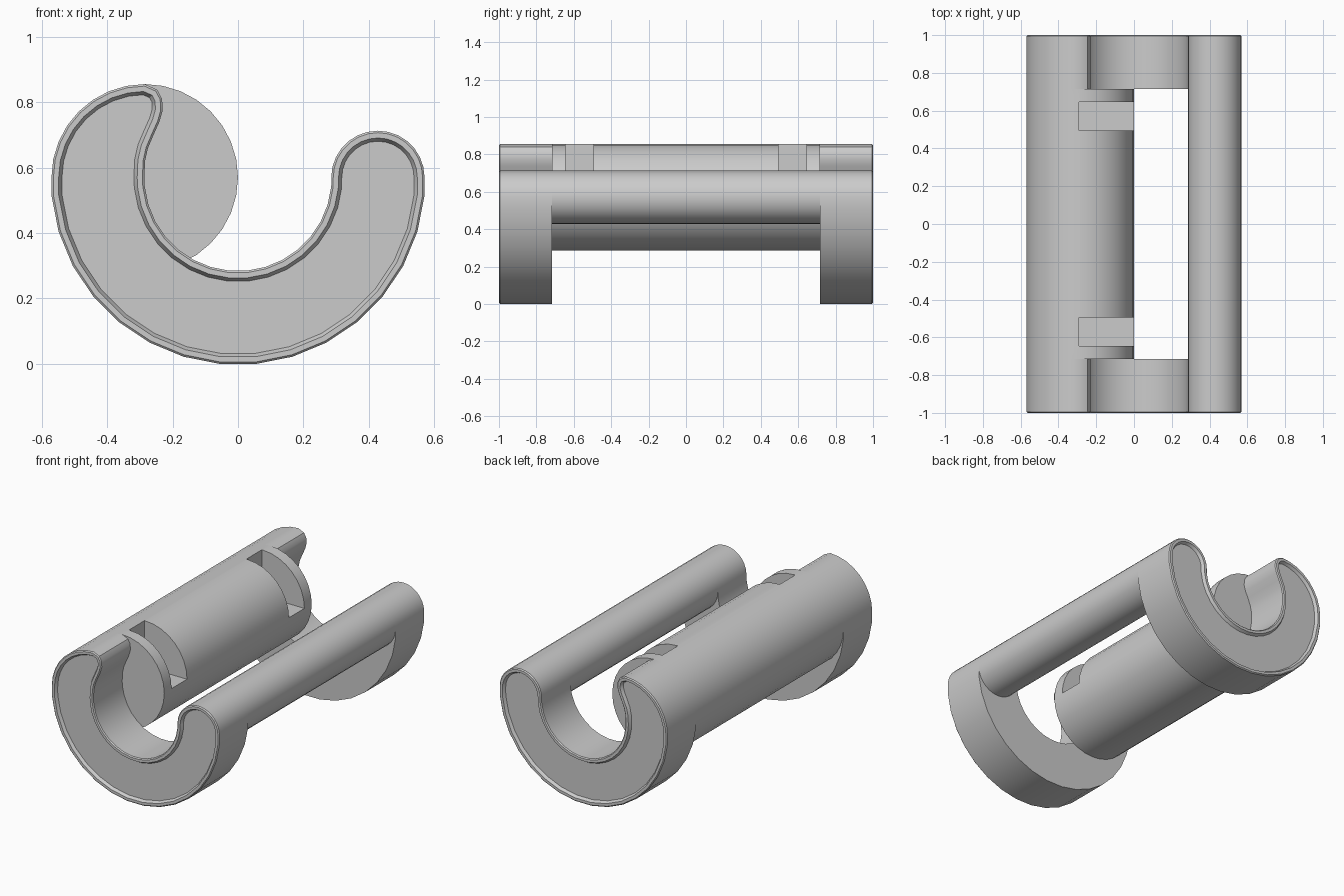
import bpy, bmesh
from math import sin, cos, radians

if "Cube" in bpy.data.objects:
    bpy.data.objects.remove(bpy.data.objects["Cube"])

INNER_Y, END_Y = 0.716, 1.0
CZ = 0.57


def arc(cx, cz, r, a0, a1, n):
    """n + 1 points on an arc in the XZ plane, angles in degrees."""
    return [(cx + r * cos(radians(a0 + (a1 - a0) * i / n)),
             cz + r * sin(radians(a0 + (a1 - a0) * i / n))) for i in range(n + 1)]


def prism(name, profile, y0, y1, rim=False):
    """Extrude an XZ profile from y0 to y1, optionally with a rimmed, recessed end."""
    bm = bmesh.new()
    base = bm.faces.new([bm.verts.new((x, y0, z)) for x, z in profile])
    res = bmesh.ops.extrude_face_region(bm, geom=[base], use_keep_orig=True)
    top_verts = [g for g in res["geom"] if isinstance(g, bmesh.types.BMVert)]
    bmesh.ops.translate(bm, vec=(0, y1 - y0, 0), verts=top_verts)
    cap = [g for g in res["geom"] if isinstance(g, bmesh.types.BMFace)]
    bmesh.ops.recalc_face_normals(bm, faces=bm.faces)
    if rim:
        for width, depth in ((0.006, 0.006), (0.016, 0), (0.01, -0.018)):
            bmesh.ops.inset_region(bm, faces=cap, thickness=width, depth=depth,
                                   use_even_offset=True, use_boundary=True)
    mesh = bpy.data.meshes.new(name)
    bm.to_mesh(mesh)
    bm.free()
    ob = bpy.data.objects.new(name, mesh)
    bpy.context.collection.objects.link(ob)
    return ob


def box(name, x0, x1, y0, y1, z0, z1):
    return prism(name, [(x0, z0), (x1, z0), (x1, z1), (x0, z1)], y0, y1)


def select(ob):
    bpy.ops.object.select_all(action='DESELECT')
    ob.select_set(True)
    bpy.context.view_layer.objects.active = ob


def smooth(ob):
    select(ob)
    bpy.ops.object.shade_smooth_by_angle(angle=radians(30))


# C-shaped end plate profile: outer bowl, right round tip, inner bowl, left hooked tip
half = 5.625
profile = [(-0.57, CZ)]
profile += arc(0, CZ, 0.5727, 180 + half, 360 - half, 15)
profile += arc(0.4275, CZ, 0.1425, 0, 180, 14)
profile += arc(0, CZ, 0.2863, 360 - half, 180 + half, 15)
profile += [(-0.286, CZ), (-0.284, 0.62), (-0.275, 0.66), (-0.258, 0.70),
            (-0.240, 0.74), (-0.230, 0.775), (-0.232, 0.81), (-0.247, 0.838)]
profile += arc(-0.285, CZ, 0.285, 90, 168.75, 7)

for name, side in (("front_end_plate", -1), ("back_end_plate", 1)):
    plate = prism(name, profile, side * INNER_Y, side * (END_Y - 0.006), rim=True)
    smooth(plate)

# Slim bar joining the right tips
bar = prism("side_bar", arc(0.4275, CZ, 0.1425, 0, 360 - 12.857, 27), -INNER_Y, INNER_Y)
smooth(bar)

# Large drum joining the left tips
drum = prism("drum", arc(-0.285, CZ, 0.285, 0, 360 - 11.25, 31), -INNER_Y, INNER_Y)

# Two quarter slots cut into the upper right of the drum
for side in (-1, 1):
    y0, y1 = sorted((side * 0.495, side * 0.645))
    cutter = box("slot_cutter", -0.29, 0.05, y0, y1, 0.572, 0.95)
    cutter.hide_render = True
    mod = drum.modifiers.new("slot", 'BOOLEAN')
    mod.operation = 'DIFFERENCE'
    mod.solver = 'EXACT'
    mod.object = cutter
    select(drum)
    bpy.ops.object.modifier_apply(modifier=mod.name)
    bpy.data.objects.remove(cutter)
smooth(drum)
